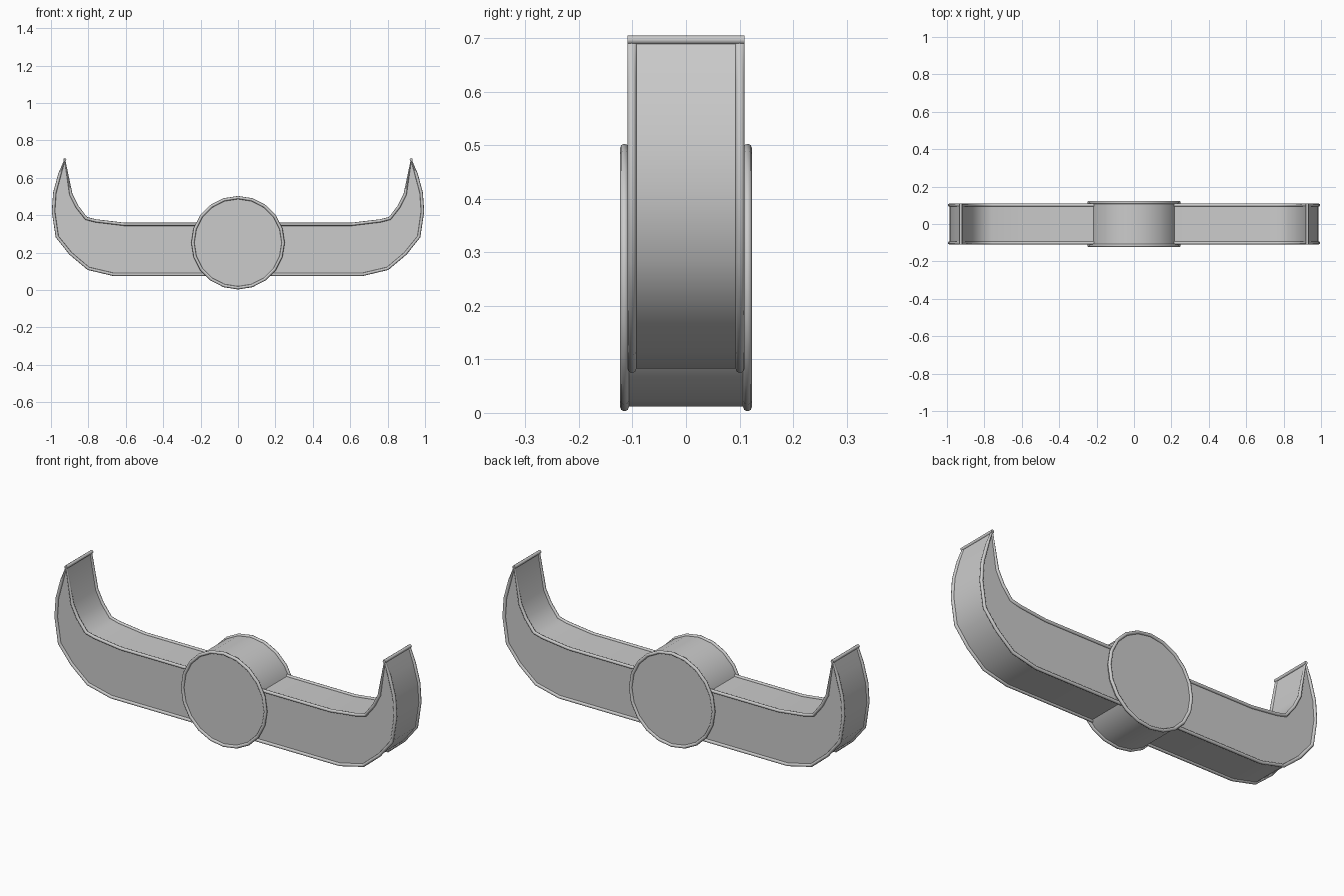
import bpy, bmesh
from math import cos, sin, pi, radians

if "Cube" in bpy.data.objects:
    bpy.data.objects.remove(bpy.data.objects["Cube"])

PIPE = 0.0085


def finish(obj, angle=40):
    obj.data.shade_smooth()
    obj.data.set_sharp_from_angle(angle=radians(angle))


def extrude_profile(name, outline, half):
    """Solid with an (x, z) outline running from y = -half to y = +half."""
    bm = bmesh.new()
    face = bm.faces.new([bm.verts.new((x, -half, z)) for x, z in outline])
    res = bmesh.ops.extrude_face_region(bm, geom=[face], use_keep_orig=True)
    moved = [v for v in res["geom"] if isinstance(v, bmesh.types.BMVert)]
    bmesh.ops.translate(bm, verts=moved, vec=(0, 2 * half, 0))
    bmesh.ops.recalc_face_normals(bm, faces=bm.faces)
    mesh = bpy.data.meshes.new(name)
    bm.to_mesh(mesh)
    bm.free()
    obj = bpy.data.objects.new(name, mesh)
    bpy.context.collection.objects.link(obj)
    finish(obj)


def piping(name, points, closed=True):
    """Thin round edging following 3D points."""
    curve = bpy.data.curves.new(name, 'CURVE')
    curve.dimensions = '3D'
    curve.bevel_depth = PIPE
    curve.bevel_resolution = 2
    curve.use_fill_caps = True
    spline = curve.splines.new('POLY')
    spline.points.add(len(points) - 1)
    for p, co in zip(spline.points, points):
        p.co = (*co, 1)
    spline.use_cyclic_u = closed
    obj = bpy.data.objects.new(name, curve)
    bpy.context.collection.objects.link(obj)
    bpy.ops.object.select_all(action='DESELECT')
    obj.select_set(True)
    bpy.context.view_layer.objects.active = obj
    bpy.ops.object.convert(target='MESH')
    finish(bpy.context.object, 60)


# Horn bar: right half from bottom to tip to top, mirrored to the left
half_outline = [(0.22, 0.083), (0.665, 0.083), (0.80, 0.115), (0.895, 0.195),
                (0.967, 0.285), (0.987, 0.42), (0.98, 0.52), (0.953, 0.62),
                (0.926, 0.697), (0.893, 0.51), (0.86, 0.445), (0.812, 0.383),
                (0.76, 0.37), (0.61, 0.352), (0.22, 0.352)]
horns = half_outline + [(-x, z) for x, z in reversed(half_outline)]

# Round hub disc
R, CZ, N = 0.2415, 0.253, 20
hub = [(R * cos(2 * pi * i / N), CZ + R * sin(2 * pi * i / N)) for i in range(N)]

for name, outline, half in (("horn_bar", horns, 0.101), ("hub", hub, 0.115)):
    extrude_profile(name, outline, half)
    for side, s in (("front", -1), ("back", 1)):
        piping(f"{name}_{side}_edging", [(x, s * half, z) for x, z in outline])

# Edging across each horn tip
for side, s in (("left", -1), ("right", 1)):
    piping(f"{side}_tip_edging", [(s * 0.926, -0.109, 0.697), (s * 0.926, 0.109, 0.697)], False)
